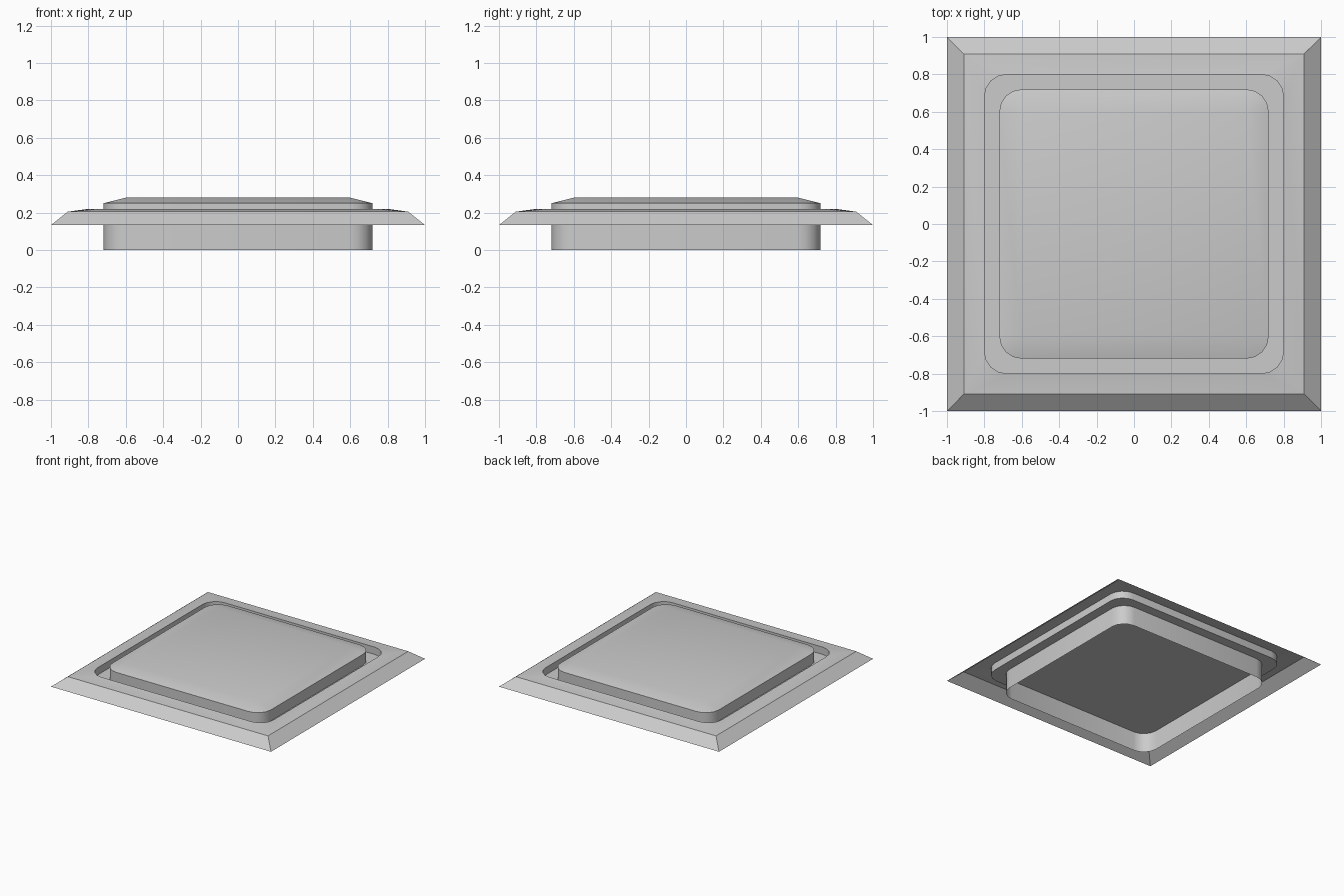
import bpy, bmesh, math

if "Cube" in bpy.data.objects:
    bpy.data.objects.remove(bpy.data.objects["Cube"])

SEGS = 4  # segments per rounded corner


def ring(half, radius, z):
    """Counter-clockwise rounded square outline; radius 0 gives sharp corners."""
    pts = []
    for k, (sx, sy) in enumerate([(1, 1), (-1, 1), (-1, -1), (1, -1)]):
        c = half - radius
        for i in range(SEGS + 1):
            a = math.pi / 2 * (k + i / SEGS)
            pts.append((sx * c + radius * math.cos(a), sy * c + radius * math.sin(a), z))
    return pts


def loft(name, rings, cap=False):
    """Skin successive outlines, optionally closing the last one."""
    bm = bmesh.new()
    loops = [[bm.verts.new(p) for p in ring(*r)] for r in rings]
    n = len(loops[0])
    for a, b in zip(loops, loops[1:]):
        for i in range(n):
            j = (i + 1) % n
            bm.faces.new((a[i], a[j], b[j], b[i]))
    if cap:
        bm.faces.new(loops[-1])
    bmesh.ops.remove_doubles(bm, verts=bm.verts[:], dist=1e-5)
    mesh = bpy.data.meshes.new(name)
    bm.to_mesh(mesh)
    bm.free()
    obj = bpy.data.objects.new(name, mesh)
    bpy.context.collection.objects.link(obj)
    bpy.ops.object.select_all(action='DESELECT')
    obj.select_set(True)
    bpy.context.view_layer.objects.active = obj
    bpy.ops.object.shade_smooth_by_angle(angle=math.radians(30))
    return obj


# Sloped surround, open underneath, with a rounded opening
loft("outer_frame", [(1, 0, 0.133), (0.91, 0, 0.205), (0.8, 0.12, 0.22), (0.8, 0.12, 0.16)])

# Floor of the groove, running under the raised panel
loft("groove_floor", [(0.8, 0.12, 0.16)], cap=True)

# Raised panel with a shallow bevelled top
loft("raised_panel", [(0.72, 0.12, 0.16), (0.72, 0.12, 0.25), (0.6, 0, 0.28)], cap=True)

# Open skirt below the frame
loft("lower_skirt", [(0.72, 0.12, 0), (0.72, 0.12, 0.16)])
